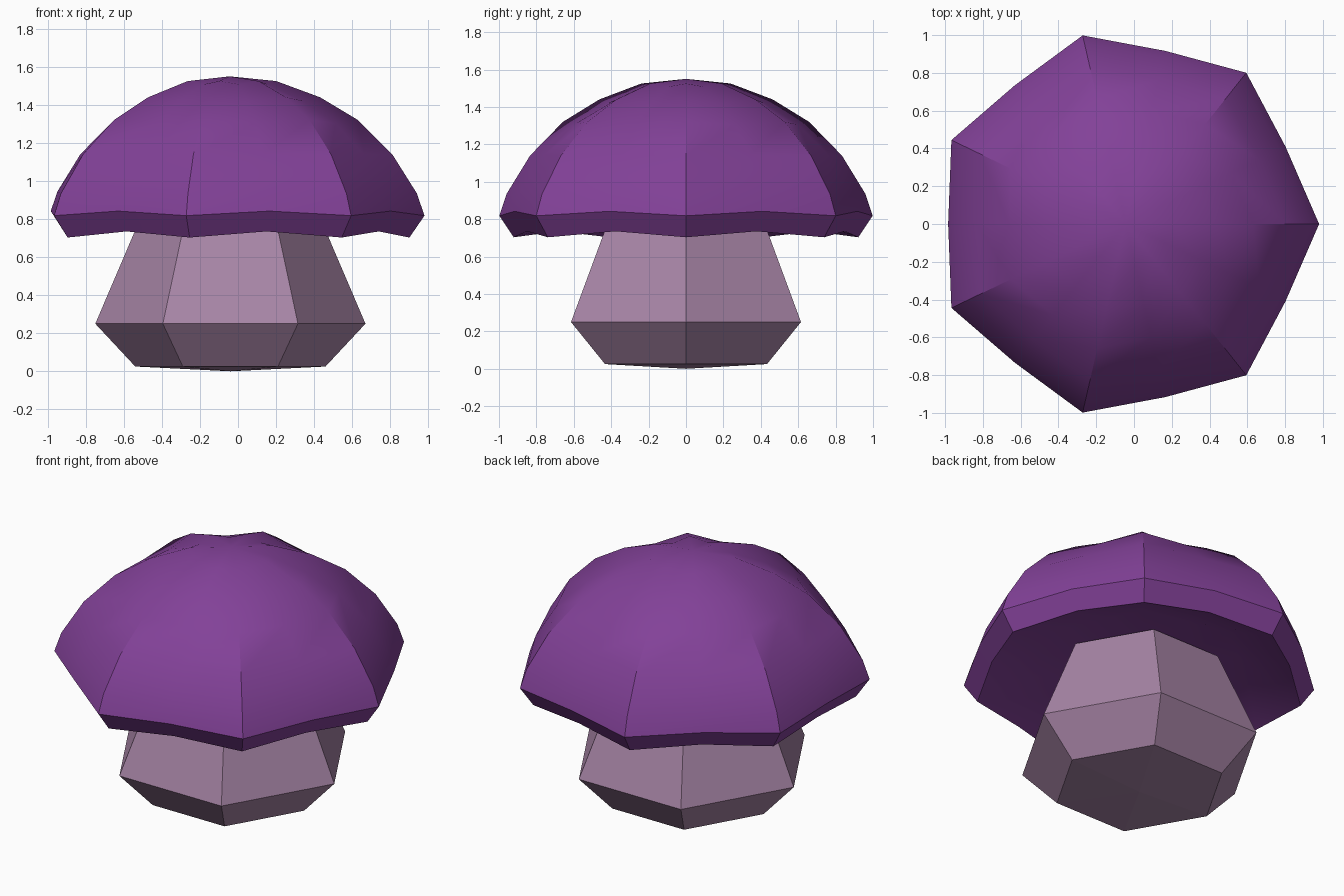
import bpy, bmesh, math

if "Cube" in bpy.data.objects:
    bpy.data.objects.remove(bpy.data.objects["Cube"])

CX = -0.04  # axis of the mushroom


def material(name, rgb):
    m = bpy.data.materials.new(name)
    m.diffuse_color = (*rgb, 1)
    m.use_nodes = True
    m.node_tree.nodes["Principled BSDF"].inputs["Base Color"].default_value = m.diffuse_color
    return m


def loft(name, rings, sides, z_bottom, z_top, mat, cx):
    """Closed lathe; each ring is (radius, z) at corners, then (radius, z) at in-between points."""
    bm = bmesh.new()
    loops = []
    for rc, zc, rm, zm in rings:
        loop = []
        for i in range(sides):
            r, z = (rc, zc) if i % 2 == 0 else (rm, zm)
            a = 2 * math.pi * i / sides
            loop.append(bm.verts.new((cx + r * math.cos(a), r * math.sin(a), z)))
        loops.append(loop)
    low = bm.verts.new((cx, 0, z_bottom))
    high = bm.verts.new((cx, 0, z_top))
    for i in range(sides):
        j = (i + 1) % sides
        for a, b in zip(loops, loops[1:]):
            bm.faces.new((a[i], a[j], b[j], b[i]))
        bm.faces.new((low, loops[0][j], loops[0][i]))
        bm.faces.new((high, loops[-1][i], loops[-1][j]))
    bmesh.ops.recalc_face_normals(bm, faces=bm.faces)
    me = bpy.data.meshes.new(name)
    bm.to_mesh(me)
    bm.free()
    me.materials.append(mat)
    ob = bpy.data.objects.new(name, me)
    bpy.context.collection.objects.link(ob)
    return ob


purple = material("cap purple", (0.225, 0.053, 0.315))
mauve = material("stem mauve", (0.39, 0.235, 0.385))

# Stem: six flat sides, widest low down
stem = loft("stem", [(r, z, r, z) for r, z in ((0.5, 0.025), (0.71, 0.25), (0.475, 0.80))],
            6, 0.0, 0.80, mauve, CX)

# Cap: seven-cornered dome with a wavy lip and a recessed underside
cap = loft("cap", [
    (0.63, 0.83, 0.575, 0.83),    # underside recess
    (0.945, 0.703, 0.87, 0.735),  # lower lip
    (1.024, 0.818, 0.940, 0.842),  # rim
    (0.984, 0.935, 0.905, 0.945),
    (0.855, 1.14, 0.785, 1.14),
    (0.675, 1.32, 0.615, 1.305),
    (0.475, 1.44, 0.430, 1.42),
    (0.245, 1.525, 0.220, 1.508),
], 14, 0.78, 1.55, purple, CX - 0.004)

# Smooth dome, crisp rim
bpy.ops.object.select_all(action='DESELECT')
cap.select_set(True)
bpy.context.view_layer.objects.active = cap
bpy.ops.object.shade_smooth_by_angle(angle=math.radians(35))
